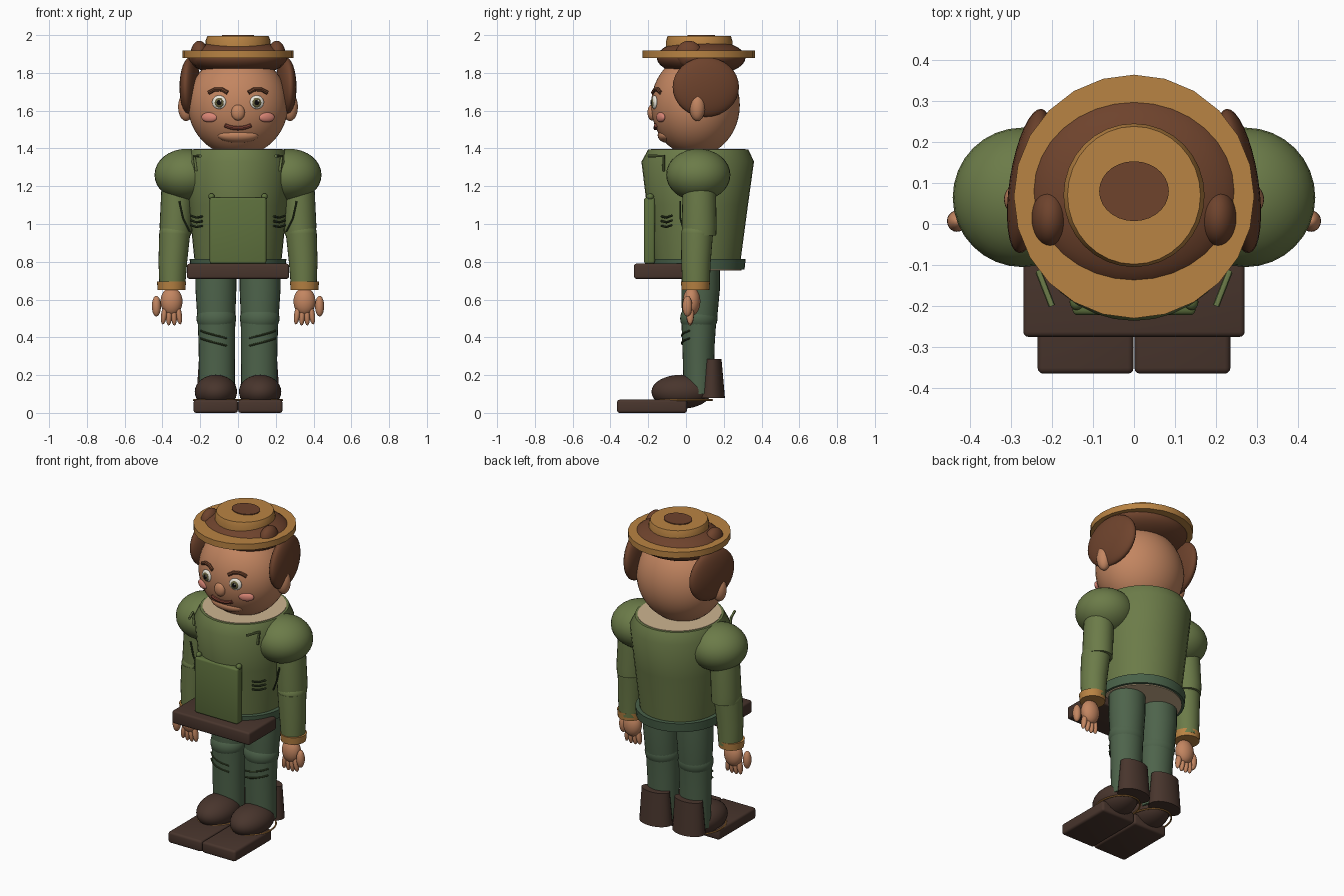
import bpy, bmesh, math
from mathutils import Vector

if "Cube" in bpy.data.objects:
    bpy.data.objects.remove(bpy.data.objects["Cube"])

MATS = {}
PALETTE = dict(skin=(.76, .52, .38), blush=(.85, .52, .46), hair=(.43, .27, .19), straw=(.72, .51, .27),
               jacket=(.42, .48, .29), pocket=(.37, .44, .25), trim=(.29, .38, .29), trousers=(.31, .39, .30),
               leather=(.29, .22, .19), white=(.93, .91, .86), iris=(.40, .38, .25), black=(.08, .07, .07),
               lip=(.50, .27, .22), lining=(.80, .70, .56), seam=(.22, .27, .17))


def finish(ob, name, color, angle=40):
    ob.name = name
    if color not in MATS:
        m = bpy.data.materials.new(color)
        m.diffuse_color = [c ** 2.2 for c in PALETTE[color]] + [1]
        m.use_nodes = True
        m.node_tree.nodes["Principled BSDF"].inputs["Base Color"].default_value = m.diffuse_color
        MATS[color] = m
    ob.data.materials.clear()
    ob.data.materials.append(MATS[color])
    bpy.ops.object.select_all(action='DESELECT')
    ob.select_set(True)
    bpy.context.view_layer.objects.active = ob
    bpy.ops.object.shade_smooth_by_angle(angle=math.radians(angle))
    return ob


def ball(name, loc, semi, color, rot=(0, 0, 0), seg=32):
    bpy.ops.mesh.primitive_uv_sphere_add(segments=seg, ring_count=seg // 2, location=loc,
                                         rotation=[math.radians(a) for a in rot])
    ob = bpy.context.object
    ob.scale = semi
    return finish(ob, name, color)


def loft(name, rings, color, seg=28):
    """Stack of ellipses (cx, cy, z, rx, ry), capped at both ends."""
    bm = bmesh.new()
    loops = [[bm.verts.new((cx + rx * math.cos(2 * math.pi * i / seg),
                            cy + ry * math.sin(2 * math.pi * i / seg), z)) for i in range(seg)]
             for cx, cy, z, rx, ry in rings]
    for a, b in zip(loops, loops[1:]):
        for i in range(seg):
            j = (i + 1) % seg
            bm.faces.new((a[i], a[j], b[j], b[i]))
    bm.faces.new(loops[0][::-1])
    bm.faces.new(loops[-1])
    bmesh.ops.recalc_face_normals(bm, faces=bm.faces)
    me = bpy.data.meshes.new(name)
    bm.to_mesh(me)
    bm.free()
    ob = bpy.data.objects.new(name, me)
    bpy.context.collection.objects.link(ob)
    return finish(ob, name, color)


def box(name, lo, hi, color, bevel=.012):
    lo, hi = Vector(lo), Vector(hi)
    bpy.ops.mesh.primitive_cube_add(size=1, location=(lo + hi) / 2)
    ob = bpy.context.object
    ob.scale = hi - lo
    bpy.ops.object.transform_apply(location=False, rotation=False, scale=True)
    mod = ob.modifiers.new("soft_edges", 'BEVEL')
    mod.width, mod.segments = bevel, 3
    bpy.ops.object.modifier_apply(modifier=mod.name)
    return finish(ob, name, color)


def tube(name, pts, r, color, cyclic=False):
    cu = bpy.data.curves.new(name, 'CURVE')
    cu.dimensions = '3D'
    cu.bevel_depth, cu.bevel_resolution, cu.use_fill_caps = r, 2, True
    sp = cu.splines.new('POLY')
    sp.points.add(len(pts) - 1)
    for p, co in zip(sp.points, pts):
        p.co = (*co, 1)
    sp.use_cyclic_u = cyclic
    ob = bpy.data.objects.new(name, cu)
    bpy.context.collection.objects.link(ob)
    bpy.ops.object.select_all(action='DESELECT')
    ob.select_set(True)
    bpy.context.view_layer.objects.active = ob
    bpy.ops.object.convert(target='MESH')
    return finish(bpy.context.object, name, color)


def face_y(x, z):
    """Front surface of the head at x, z."""
    return .05 - .235 * math.sqrt(max(0, 1 - (x / .265) ** 2 - ((z - 1.63) / .27) ** 2))


# Head and facial features
ball("head", (0, .05, 1.63), (.265, .235, .27), 'skin', seg=48)
ball("nose", (0, -.18, 1.59), (.036, .024, .042), 'skin')
ball("chin", (0, -.10, 1.47), (.11, .05, .04), 'skin')
tube("mouth", [(x, face_y(x, z) - .002, z) for x, z in
               [(.07 * t / 4, 1.507 + .016 * (t / 4) ** 2) for t in range(-4, 5)]], .011, 'lip')

# Straw hat over a cap of hair
ball("hair_cap", (0, .08, 1.88), (.265, .235, .098), 'hair')
loft("hat_brim", [(0, .067, 1.88, .293, .297), (0, .067, 1.918, .293, .297)], 'straw', 24)
loft("hat_crown", [(0, .07, 1.93, .172, .175), (0, .07, 1.97, .172, .175), (0, .07, 1.995, .162, .168)], 'straw', 32)
loft("hat_button", [(0, .08, 1.98, .085, .073), (0, .08, 2.0, .085, .073)], 'hair')

# Jacket body with lining, hem band, front pocket and waist tray
loft("jacket", [(0, .06, .77, .225, .225), (0, .06, .83, .233, .232), (0, .06, 1.1, .26, .268),
                (0, .062, 1.33, .28, .298), (0, .065, 1.395, .25, .265)], 'jacket', 36)
loft("collar_lining", [(0, .065, 1.38, .236, .25), (0, .065, 1.398, .236, .25)], 'lining', 36)
loft("jacket_hem", [(0, .06, .76, .252, .25), (0, .06, .815, .256, .256)], 'trim', 36)
loft("hem_lining", [(0, .06, .755, .235, .235), (0, .06, .77, .235, .235)], 'lining', 36)
box("front_pocket", (-.15, -.222, .79), (.15, -.165, 1.14), 'pocket')
box("waist_tray", (-.27, -.275, .71), (.27, .0, .79), 'leather')

for s, side in ((-1, "right"), (1, "left")):
    def n(part):
        return side + "_" + part

    # Eyes, brows, cheeks, ears and side hair
    ey = face_y(.1, 1.645)
    ball(n("eye"), (s * .1, ey, 1.645), (.038, .014, .036), 'white', (0, 0, s * 14))
    ball(n("iris"), (s * .1, ey - .009, 1.643), (.025, .009, .026), 'iris', (0, 0, s * 14), 20)
    ball(n("pupil"), (s * .1, ey - .014, 1.643), (.015, .006, .016), 'black', (0, 0, s * 14), 16)
    ball(n("eye_glint"), (s * .1 + .008, ey - .019, 1.652), (.005, .003, .005), 'white', seg=12)
    tube(n("brow"), [(s * x, face_y(x, z) - .002, z) for x, z in
                     ((.055, 1.695), (.085, 1.713), (.12, 1.713), (.155, 1.695))], .011, 'hair')
    ball(n("cheek"), (s * .152, face_y(.152, 1.565), 1.565), (.045, .016, .026), 'blush', (0, 0, s * 24))
    ball(n("ear"), (s * .275, .06, 1.62), (.042, .042, .075), 'skin')
    ball(n("side_hair"), (s * .253, .105, 1.725), (.05, .178, .158), 'hair', (0, 0, s * 9))
    ball(n("hair_tuft"), (s * .205, .015, 1.9), (.046, .07, .07), 'hair')

    # Lapel, pocket knob and jacket creases
    tube(n("lapel"), [(s * .20, -.20, 1.36), (s * .232, -.118, 1.36), (s * .222, -.12, 1.28)], .008, 'jacket')
    ball(n("pocket_knob"), (s * .14, -.19, 1.145), (.017, .02, .017), 'pocket', seg=16)
    for k in range(3):
        z = .99 + .025 * k
        tube(n("jacket_crease"), [(s * .19, -.13, z), (s * .22, -.105, z - .006), (s * .25, -.075, z + .004)],
             .006, 'seam')

    # Arm: shoulder, sleeve, elbow, forearm and cuff
    ball(n("shoulder"), (s * .272, .065, 1.26), (.17, .17, .138), 'jacket')
    loft(n("upper_sleeve"), [(s * .33, .07, .94, .082, .09), (s * .33, .07, .99, .085, .092),
                             (s * .32, .07, 1.2, .085, .088)], 'jacket')
    ball(n("elbow"), (s * .335, .06, .95), (.082, .085, .07), 'jacket')
    loft(n("forearm"), [(s * .348, .053, .67, .068, .072), (s * .345, .053, .8, .076, .078),
                        (s * .335, .058, .95, .082, .085)], 'jacket')
    loft(n("cuff"), [(s * .352, .05, .65, .073, .073), (s * .352, .05, .695, .077, .077)], 'straw')
    tube(n("sleeve_seam"), [(s * .255, -.01, .96), (s * .29, -.03, 1.03), (s * .31, -.03, 1.12)], .005, 'seam')

    # Hand with four fingers and an outer thumb
    ball(n("palm"), (s * .352, .03, .59), (.058, .046, .075), 'skin')
    for k in range(4):
        ball(n("finger"), (s * (.313 + .026 * k), .022, .515 + (.006 if k in (0, 3) else 0)),
             (.016, .02, .053), 'skin', (0, s * (8 - 5.3 * k), 0), 16)
    ball(n("thumb"), (s * .432, .007, .565), (.024, .026, .055), 'skin', seg=20)

    # Leg: thigh, knee, shin and creases
    loft(n("thigh"), [(s * .115, .072, .5, .1, .093), (s * .117, .077, .65, .108, .102),
                      (s * .117, .078, .78, .108, .102)], 'trousers')
    ball(n("knee"), (s * .115, .068, .5), (.105, .099, .085), 'trousers')
    loft(n("shin"), [(s * .112, .068, .1, .095, .08), (s * .112, .066, .35, .096, .085),
                     (s * .114, .068, .5, .1, .093)], 'trousers')
    for z in (.37, .41):
        tube(n("trouser_crease"), [(s * (.115 + .1 * math.sin(a)), .066 - .088 * math.cos(a), z + .025 * a)
                                   for a in (-.6, -.2, .2, .6, 1.0)], .005, 'seam')

    # Boot: shaft, toe, sole slab and welt
    loft(n("boot_shaft"), [(s * .115, .135, .08, .105, .071), (s * .115, .138, .285, .092, .05)], 'leather')
    ball(n("boot_toe"), (s * .117, -.025, .112), (.112, .158, .09), 'leather')
    box(n("boot_sole"), (s * .118 - .117, -.365, 0), (s * .118 + .117, .005, .07), 'leather', .014)
    tube(n("boot_welt"), [(s * .117 + .117 * math.cos(t * math.pi / 16), -.01 + .148 * math.sin(t * math.pi / 16), .068)
                          for t in range(32)], .005, 'straw', True)
